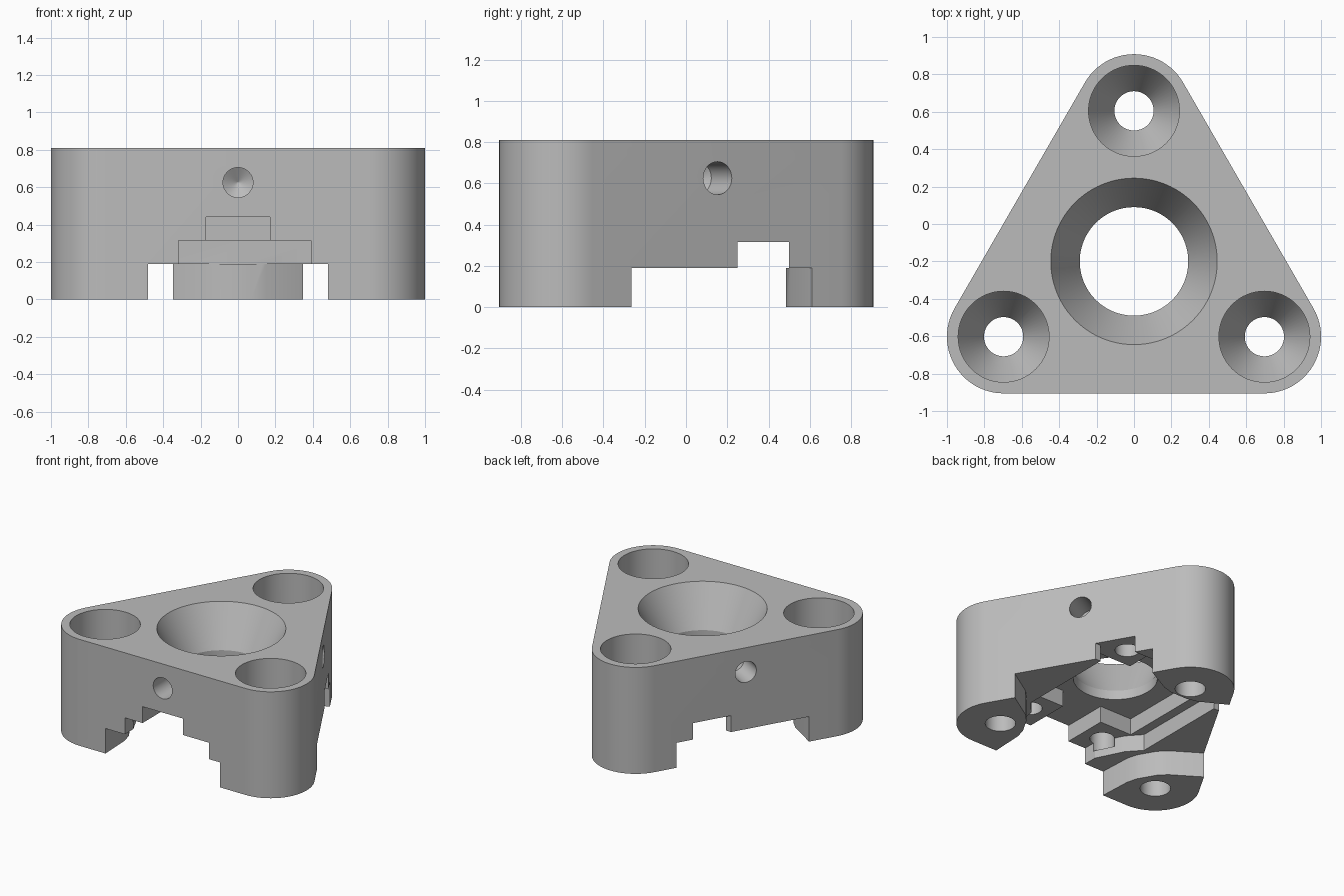
import bpy, bmesh, math
from mathutils import Matrix, Vector

cube = bpy.data.objects.get("Cube")
if cube:
    bpy.data.objects.remove(cube, do_unlink=True)

MID = -0.2          # centre of the triangle on y
TOP = 0.81
SIDE = 0.707        # distance from centre to each flat side
CORNER = 0.805      # distance from centre to each screw hole


def polar(angle, r, t=0):
    """Point r along a direction and t to its left, from the triangle centre."""
    c, s = math.cos(math.radians(angle)), math.sin(math.radians(angle))
    return (r * c - t * s, MID + r * s + t * c)


def finish(name, bm):
    bmesh.ops.recalc_face_normals(bm, faces=bm.faces)
    mesh = bpy.data.meshes.new(name)
    bm.to_mesh(mesh)
    bm.free()
    obj = bpy.data.objects.new(name, mesh)
    bpy.context.collection.objects.link(obj)
    return obj


def prism(name, outline, z0, z1):
    bm = bmesh.new()
    face = bm.faces.new([bm.verts.new((x, y, z0)) for x, y in outline])
    ext = bmesh.ops.extrude_face_region(bm, geom=[face])
    moved = [v for v in ext["geom"] if isinstance(v, bmesh.types.BMVert)]
    bmesh.ops.translate(bm, vec=(0, 0, z1 - z0), verts=moved)
    return finish(name, bm)


def turned(name, profile, matrix, sides=64):
    """Solid of revolution from (radius, height) pairs, capped at both ends."""
    bm = bmesh.new()
    rings = []
    for r, h in profile:
        ring = []
        for i in range(sides):
            a = math.tau * i / sides
            ring.append(bm.verts.new(matrix @ Vector((r * math.cos(a), r * math.sin(a), h))))
        rings.append(ring)
    for low, high in zip(rings, rings[1:]):
        for i in range(sides):
            j = (i + 1) % sides
            bm.faces.new((low[i], low[j], high[j], high[i]))
    bm.faces.new(rings[0])
    bm.faces.new(rings[-1])
    return finish(name, bm)


def cut(body, cutter):
    cutter.hide_render = True
    mod = body.modifiers.new("cut", "BOOLEAN")
    mod.operation = "DIFFERENCE"
    mod.solver = "EXACT"
    mod.object = cutter
    bpy.context.view_layer.objects.active = body
    bpy.ops.object.modifier_apply(modifier=mod.name)
    bpy.data.objects.remove(cutter, do_unlink=True)


# Rounded triangular block
outline = []
for angle in (90, 210, 330):
    cx, cy = polar(angle, CORNER)
    for i in range(25):
        a = math.radians(angle - 60 + 5 * i)
        outline.append((cx + 0.303 * math.cos(a), cy + 0.303 * math.sin(a)))
block = prism("mounting_block", outline, 0, TOP)

# Shallow underside clearance that leaves three feet
clearance = []
for angle in (90, 210, 330):
    inner = [(0.81, 0.345), (0.705, 0.15), (0.685, 0.07)]
    if angle != 90:
        inner = [(0.77, 0.372), (0.655, 0.15), (0.635, 0.07)]
    r, t = inner[0]
    out_r, out_t = r + 0.15, t + 0.26
    half = [(out_r, out_t)] + inner
    clearance += [polar(angle, r, -t) for r, t in half]
    clearance += [polar(angle, r, t) for r, t in reversed(half)]
cut(block, prism("foot_clearance", clearance, -0.1, 0.19))

# Middle recess with screw pads, open to the front and both back sides
left = [(-0.315, -1.2), (-0.32, -0.8), (-0.42, -0.6), (-0.51, -0.5),
        (-0.51, 0.25), (-0.9, 0.25), (-0.9, 0.5)]
right = [(-x, y) for x, y in reversed(left)]
right[-2:] = [(0.39, -0.8), (0.39, -1.2)]
cut(block, prism("pad_recess", left + right, 0.189, 0.315))

# Deep recess: body pocket with a narrow neck at each end
half = [(0.17, -1.2), (0.17, -0.56), (0.44, -0.56), (0.44, 0.16), (0.17, 0.16), (0.17, 0.4)]
cut(block, prism("deep_recess", half + [(-x, y) for x, y in reversed(half)], 0.25, 0.44))

# Central bore with a steep conical mouth
bore = [(0.29, -0.1), (0.29, 0.51), (0.445, TOP), (0.445, 1)]
cut(block, turned("central_bore", bore, Matrix.Translation((0, MID, 0)), 96))

# Countersunk corner screw holes
screw = [(0.105, -0.1), (0.105, 0.34), (0.243, 0.57), (0.243, 1)]
for angle in (90, 210, 330):
    x, y = polar(angle, CORNER)
    cut(block, turned("corner_hole", screw, Matrix.Translation((x, y, 0))))

# Blind screw holes in the pads
for x in (-0.325, 0.325):
    for y in (-0.73, 0.315):
        cut(block, turned("pad_hole", [(0.085, 0.25), (0.085, 0.56)],
                          Matrix.Translation((x, y, 0)), 40))

# Drilled blind hole with a conical tip in the middle of each side
for angle in (30, 150, 270):
    x, y = polar(angle, SIDE)
    place = (Matrix.Translation((x, y, 0.625))
             @ Matrix.Rotation(math.radians(angle), 4, "Z")
             @ Matrix.Rotation(math.radians(90), 4, "Y"))
    cut(block, turned("side_hole", [(0.002, -0.25), (0.08, -0.2), (0.08, 0.1)], place, 40))

# Plain grey finish
grey = bpy.data.materials.new("plain grey")
grey.use_nodes = True
colour = (0.5, 0.5, 0.5, 1)
grey.diffuse_color = colour
grey.node_tree.nodes["Principled BSDF"].inputs["Base Color"].default_value = colour
block.data.materials.clear()
block.data.materials.append(grey)
for face in block.data.polygons:
    face.material_index = 0

bpy.ops.object.select_all(action="DESELECT")
block.select_set(True)
bpy.context.view_layer.objects.active = block
bpy.ops.object.shade_smooth_by_angle(angle=math.radians(25))
